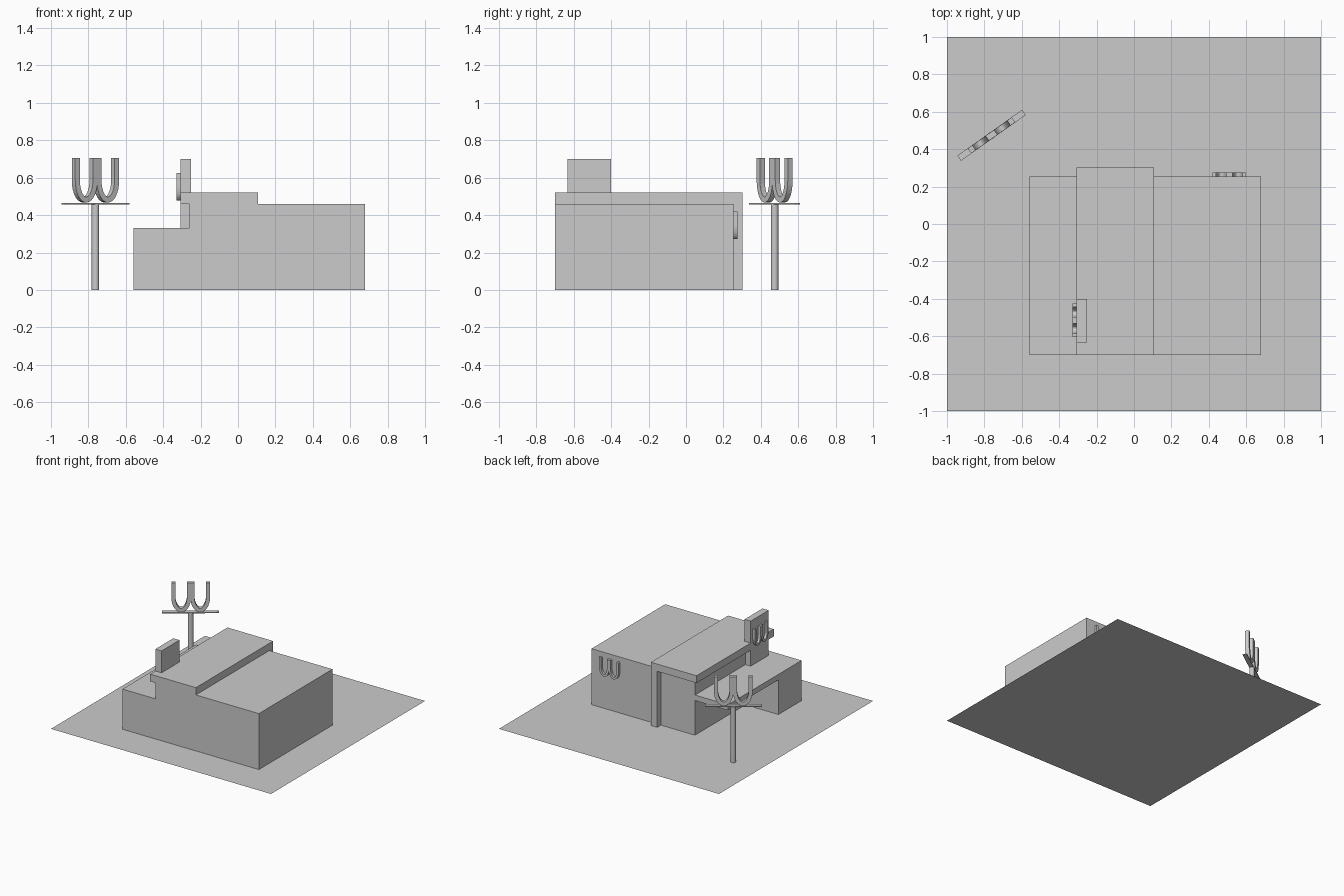
import bpy, bmesh, math
from mathutils import Vector

if "Cube" in bpy.data.objects:
    bpy.data.objects.remove(bpy.data.objects["Cube"])


def box(name, x0, x1, y0, y1, z0, z1):
    bm = bmesh.new()
    bmesh.ops.create_cube(bm, size=1)
    for v in bm.verts:
        v.co = Vector(((x0 + x1) / 2 + v.co.x * (x1 - x0),
                       (y0 + y1) / 2 + v.co.y * (y1 - y0),
                       (z0 + z1) / 2 + v.co.z * (z1 - z0)))
    return add(name, bm)


def add(name, bm):
    bmesh.ops.recalc_face_normals(bm, faces=bm.faces)
    me = bpy.data.meshes.new(name)
    bm.to_mesh(me)
    bm.free()
    ob = bpy.data.objects.new(name, me)
    bpy.context.collection.objects.link(ob)
    return ob


def three_arm_sign(name, loc, angle, scale=1.0):
    """Two mirrored U-shaped bars meeting in the middle, as a flat extruded strip."""
    w, d, n = 0.015, 0.016, 14
    cu, cz, rx, rz, top = 0.071, 0.125, 0.058, 0.105, 0.243
    path = [(cu - rx, top)]
    for i in range(n + 1):
        a = math.pi + math.pi * i / n
        path.append((cu + rx * math.cos(a), cz + rz * math.sin(a)))
    path.append((cu + rx, top))
    bm = bmesh.new()
    for side in (1, -1):
        rings = []
        for i, p in enumerate(path):
            a, b = path[max(i - 1, 0)], path[min(i + 1, len(path) - 1)]
            t = Vector((b[0] - a[0], b[1] - a[1])).normalized()
            nx, nz = -t.y * w, t.x * w
            rings.append([bm.verts.new((side * (p[0] + s * nx), e, p[1] + s * nz))
                          for s, e in ((1, -d), (1, d), (-1, d), (-1, -d))])
        for r, q in zip(rings, rings[1:]):
            for k in range(4):
                bm.faces.new((r[k], r[(k + 1) % 4], q[(k + 1) % 4], q[k]))
        bm.faces.new(rings[0])
        bm.faces.new(rings[-1])
    ob = add(name, bm)
    ob.location, ob.scale = loc, (scale,) * 3
    ob.rotation_euler.z = angle
    return ob


# ground plate
bm = bmesh.new()
bmesh.ops.create_grid(bm, x_segments=1, y_segments=1, size=1)
add("ground_plate", bm)

# building volumes
box("main_hall", -0.26, 0.68, -0.70, 0.255, 0, 0.46)
box("raised_roof", -0.308, 0.107, -0.70, 0.303, 0.46, 0.52)
box("roof_support_wall", 0.05, 0.107, 0.255, 0.303, 0, 0.46)
box("side_room", -0.56, -0.26, -0.70, -0.40, 0, 0.33)
box("carport_roof", -0.56, -0.26, -0.40, 0.255, 0.285, 0.33)
box("sign_tower", -0.308, -0.252, -0.633, -0.40, 0.33, 0.70)

# wall signs
three_arm_sign("rear_wall_sign", (0.51, 0.265, 0.268), 0, 0.62)
three_arm_sign("tower_sign", (-0.318, -0.515, 0.475), math.pi / 2, 0.62)

# free-standing sign: post, cross plate, emblem
px, py, turn = -0.762, 0.474, math.radians(35.3)
bpy.ops.mesh.primitive_cylinder_add(vertices=12, radius=0.02, depth=0.46,
                                    location=(px, py, 0.23))
bpy.context.object.name = "sign_post"
bpy.ops.object.shade_smooth_by_angle(angle=math.radians(35))
plate = box("sign_plate", -0.212, 0.212, -0.017, 0.017, 0, 0.008)
plate.location = (px, py, 0.458)
plate.rotation_euler.z = turn
three_arm_sign("post_sign", (px, py, 0.462), turn)
